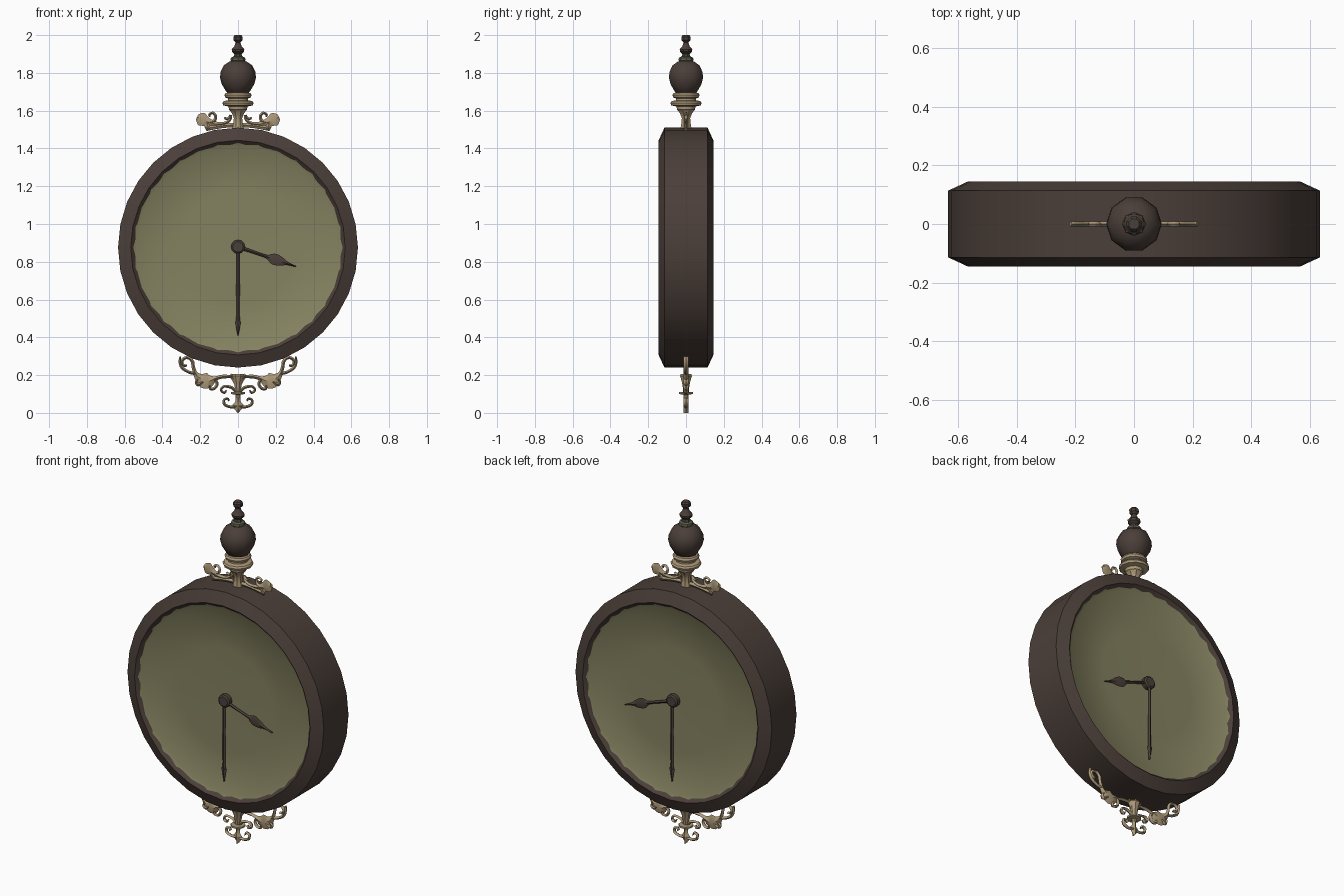
import bpy, bmesh, math
from mathutils import Vector


def material(name, rgb):
    m = bpy.data.materials.new(name)
    m.diffuse_color = (*rgb, 1)
    return m


DARK = material("dark bronze", (0.070, 0.049, 0.041))
DIAL = material("olive dial", (0.235, 0.225, 0.118))
BRASS = material("pale brass", (0.42, 0.32, 0.19))
GREEN = material("tarnished green", (0.11, 0.12, 0.075))
CZ = 0.875  # height of the clock centre


def finish(bm, name, mat, angle=35):
    bmesh.ops.remove_doubles(bm, verts=bm.verts, dist=1e-5)
    bmesh.ops.recalc_face_normals(bm, faces=bm.faces)
    me = bpy.data.meshes.new(name)
    bm.to_mesh(me)
    bm.free()
    for p in me.polygons:
        p.use_smooth = True
    me.set_sharp_from_angle(angle=math.radians(angle))
    me.materials.append(mat)
    ob = bpy.data.objects.new(name, me)
    bpy.context.collection.objects.link(ob)
    return ob


def lathe(name, mat, profile, segs, axis="z", closed=False, centre=(0, 0, 0), turn=0.0, angle=35):
    """Spin (radius, height) points round the z or y axis."""
    bm = bmesh.new()
    rings = []
    for r, h in profile:
        ring = []
        for i in range(segs):
            a = 2 * math.pi * (i + turn) / segs
            u, v = r * math.cos(a), r * math.sin(a)
            co = Vector((u, v, h)) if axis == "z" else Vector((u, h, v))
            ring.append(bm.verts.new(co + Vector(centre)))
        rings.append(ring)
    n = len(rings)
    for k in range(n if closed else n - 1):
        a, b = rings[k], rings[(k + 1) % n]
        for i in range(segs):
            j = (i + 1) % segs
            bm.faces.new((a[i], a[j], b[j], b[i]))
    if not closed:
        bm.faces.new(rings[0])
        bm.faces.new(rings[-1])
    return finish(bm, name, mat, angle)


def smooth_path(pts, sub):
    """Catmull-Rom through (x, z, half width) points."""
    p = [Vector(q) for q in pts]
    p = [2 * p[0] - p[1]] + p + [2 * p[-1] - p[-2]]
    out = []
    for i in range(1, len(p) - 2):
        a, b, c, d = p[i - 1:i + 3]
        for k in range(sub):
            t = k / sub
            out.append(0.5 * (2 * b + (c - a) * t + (2 * a - 5 * b + 4 * c - d) * t * t
                              + (3 * b - a - 3 * c + d) * t ** 3))
    return out + [p[-2]]


def ribbons(name, mat, paths, thick, mirror=True, y=0.0, sub=3):
    """Flat ridged strips in the xz plane, with varying width."""
    bm = bmesh.new()
    for pts in paths:
        path = smooth_path(pts, sub)
        for s in ((1, -1) if mirror else (1,)):
            rings = []
            for i, q in enumerate(path):
                t = path[min(i + 1, len(path) - 1)] - path[max(i - 1, 0)]
                d = Vector((t.x, t.y)).normalized()
                w = max(q.z, 0.002)
                ring = [(q.x - d.y * w, 0, q.y + d.x * w), (q.x, -thick, q.y),
                        (q.x + d.y * w, 0, q.y - d.x * w), (q.x, thick, q.y)]
                rings.append([bm.verts.new((s * vx, vy + y, vz)) for vx, vy, vz in ring])
            for a, b in zip(rings, rings[1:]):
                for i in range(4):
                    j = (i + 1) % 4
                    bm.faces.new((a[i], a[j], b[j], b[i]))
            bm.faces.new(rings[0])
            bm.faces.new(rings[-1])
    return finish(bm, name, mat)


def curl(cx, cz, r0, r1, a0, a1, w0, w1, n=7):
    """Spiral points from radius r0 to r1, angles in degrees."""
    out = []
    for i in range(n):
        t = i / (n - 1)
        a = math.radians(a0 + (a1 - a0) * t)
        r = r0 + (r1 - r0) * t
        out.append((cx + r * math.cos(a), cz + r * math.sin(a), w0 + (w1 - w0) * t))
    return out


# Case: a chamfered ring, and a dished dial on both sides
lathe("case_ring", DARK, [(0.548, -0.125), (0.568, -0.145), (0.635, -0.114), (0.635, 0.114),
                          (0.568, 0.145), (0.548, 0.125)], 32, "y", True, (0, 0, CZ), angle=20)
half = [(0.002, -0.106), (0.30, -0.110), (0.535, -0.118), (0.571, -0.141)]
lathe("dials", DIAL, half + [(r, -h) for r, h in reversed(half)], 40, "y",
      centre=(0, 0, CZ), turn=0.5)

# Hands and hubs, the same on front and back
hour = [(0, 0.010), (0.15, 0.008), (0.175, 0.018), (0.205, 0.030), (0.25, 0.020),
        (0.275, 0.008), (0.325, 0.002)]
minute = [(0, 0.012), (0.36, 0.009), (0.39, 0.017), (0.42, 0.011), (0.465, 0.002)]
hour_dir = Vector((0.31, -0.105)).normalized()
for side, s in (("front", -1), ("back", 1)):
    ribbons("hour_hand_" + side, DARK,
            [[(hour_dir.x * d, CZ + 0.004 + hour_dir.y * d, w) for d, w in hour]],
            0.007, False, s * 0.124)
    ribbons("minute_hand_" + side, DARK, [[(0, CZ - d, w) for d, w in minute]],
            0.007, False, s * 0.128)
    lathe("hub_" + side, DARK, [(0.037, s * 0.10), (0.037, s * 0.130), (0.028, s * 0.137)],
          12, "y", centre=(0, 0, CZ + 0.004))

# Finial above the case
lathe("finial_stem", BRASS, [(0.034, 1.495), (0.027, 1.53), (0.024, 1.56), (0.034, 1.585),
                             (0.045, 1.60)], 8, turn=0.5)
lathe("finial_collars", BRASS, [(0.036, 1.595), (0.048, 1.605), (0.050, 1.622), (0.078, 1.628),
                                (0.082, 1.640), (0.076, 1.650), (0.054, 1.655), (0.054, 1.665),
                                (0.068, 1.670), (0.072, 1.682), (0.066, 1.693), (0.048, 1.697)], 12)
lathe("finial_ball", DARK, [(0.046, 1.690), (0.062, 1.700), (0.086, 1.740), (0.095, 1.775),
                            (0.092, 1.805), (0.075, 1.840), (0.045, 1.860), (0.030, 1.865)], 10, angle=40)
lathe("finial_band", GREEN, [(0.032, 1.858), (0.040, 1.866), (0.038, 1.880), (0.026, 1.886)], 8)
lathe("finial_tip", DARK, [(0.027, 1.882), (0.021, 1.900), (0.034, 1.912), (0.036, 1.925),
                           (0.021, 1.940), (0.014, 1.962), (0.026, 1.973), (0.027, 1.990),
                           (0.019, 2.0)], 8, turn=0.5)

# Flat scrolls either side of the finial stem
ribbons("top_scrolls", BRASS, [
    curl(0.062, 1.570, 0.010, 0.025, 330, 50, 0.006, 0.007)[:4]
    + [(0.040, 1.575, 0.007), (0.044, 1.550, 0.008), (0.075, 1.532, 0.009), (0.12, 1.530, 0.013),
       (0.165, 1.542, 0.024), (0.195, 1.556, 0.036), (0.217, 1.566, 0.014)],
    [(0.165, 1.535, 0.012), (0.128, 1.545, 0.009), (0.118, 1.570, 0.008), (0.133, 1.588, 0.007),
     (0.152, 1.580, 0.006), (0.148, 1.568, 0.005)],
    [(0.0, 1.525, 0.012), (0.08, 1.520, 0.012), (0.17, 1.506, 0.014)],
    [(0.155, 1.50, 0.014), (0.165, 1.535, 0.02)],
], 0.009)

# Hanging ornament below the case
ribbons("bottom_scrolls", BRASS, [
    # arm, leaf and rising stem ending in an outward curl
    [(0.02, 0.192, 0.008), (0.08, 0.192, 0.010), (0.12, 0.182, 0.012), (0.15, 0.170, 0.034),
     (0.18, 0.172, 0.042), (0.21, 0.190, 0.022), (0.228, 0.215, 0.011), (0.238, 0.250, 0.009)]
    + curl(0.275, 0.264, 0.035, 0.012, 170, -110, 0.009, 0.006),
    # outer fork
    [(0.225, 0.208, 0.009), (0.260, 0.216, 0.008), (0.295, 0.238, 0.008), (0.308, 0.268, 0.007),
     (0.306, 0.298, 0.004)],
    # curls below the arm and the leaf
    [(0.125, 0.180, 0.009), (0.110, 0.155, 0.008), (0.125, 0.130, 0.008), (0.148, 0.128, 0.007),
     (0.150, 0.146, 0.005)],
    [(0.185, 0.165, 0.012), (0.212, 0.150, 0.010), (0.222, 0.165, 0.007), (0.212, 0.178, 0.005)],
    # middle curls
    [(0.012, 0.115, 0.008), (0.035, 0.135, 0.008), (0.075, 0.140, 0.007), (0.090, 0.120, 0.006),
     (0.072, 0.106, 0.006), (0.062, 0.120, 0.004)],
    # lowest curls
    [(0.008, 0.035, 0.010), (0.040, 0.032, 0.008), (0.070, 0.044, 0.008), (0.074, 0.068, 0.007),
     (0.055, 0.076, 0.006), (0.048, 0.062, 0.004)],
], 0.012)
ribbons("bottom_leaf", BRASS, [[(0, 0.095, 0.012), (0, 0.060, 0.014), (0, 0.040, 0.030),
                                (0, 0.022, 0.020), (0, 0.0, 0.002)]], 0.012, False)
lathe("bottom_fan", BRASS, [(0.030, 0.205), (0.034, 0.196), (0.024, 0.165), (0.017, 0.130),
                            (0.016, 0.112), (0.040, 0.110), (0.040, 0.100), (0.014, 0.096),
                            (0.012, 0.080)], 8, turn=0.5)
# Fluted ribs spreading across the fan
ribbons("fan_ribs", BRASS, [[(0.006, 0.12, 0.006), (0.014, 0.16, 0.009), (0.040, 0.203, 0.010)]], 0.014)
